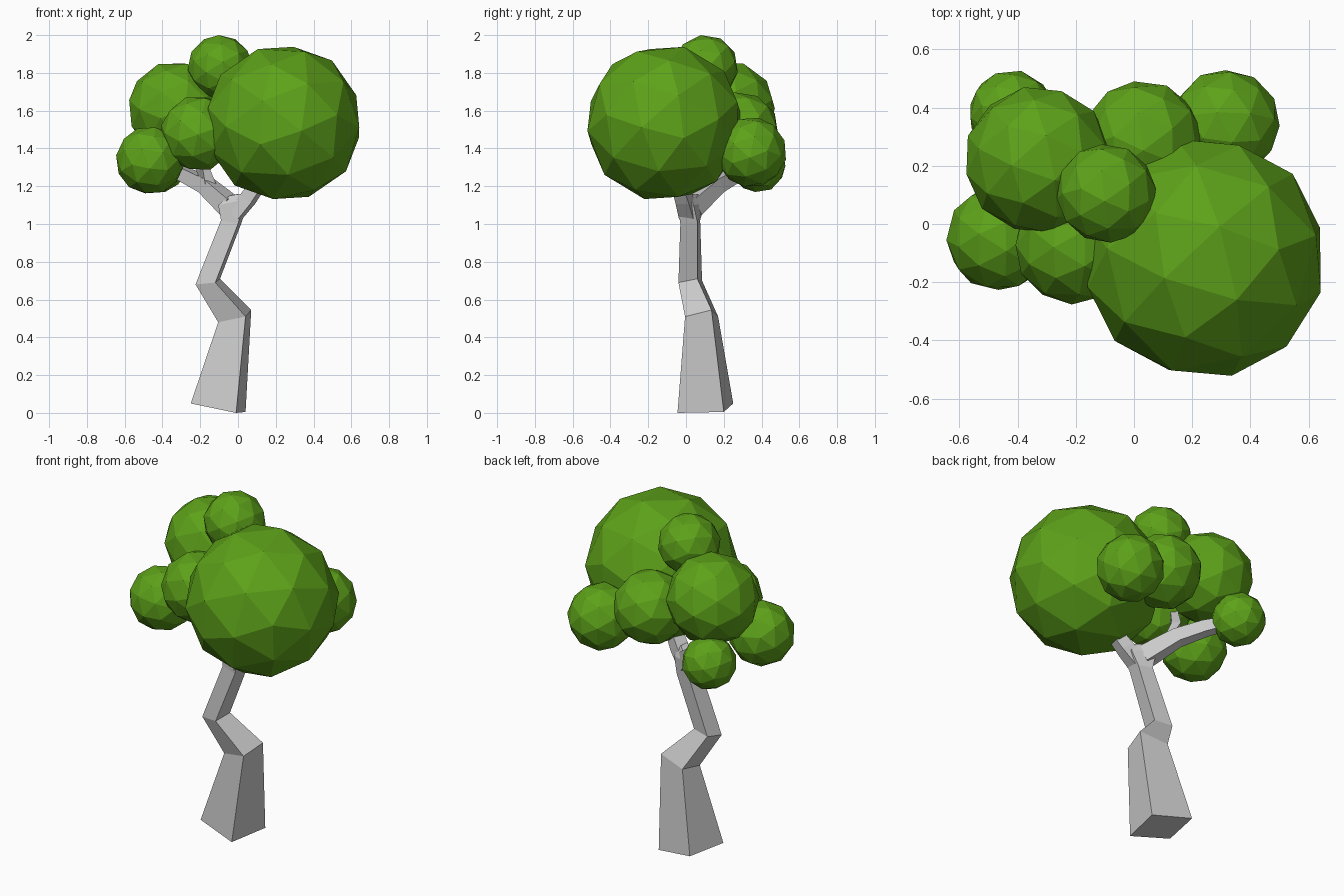
import bpy, bmesh, random
from mathutils import Vector, Euler

if "Cube" in bpy.data.objects:
    bpy.data.objects.remove(bpy.data.objects["Cube"])

random.seed(4)
green = bpy.data.materials.new("leaf_green")
green.diffuse_color = (0.11, 0.36, 0.01, 1)
green.use_nodes = True
green.node_tree.nodes["Principled BSDF"].inputs["Base Color"].default_value = green.diffuse_color


def add_object(name, bm):
    bmesh.ops.recalc_face_normals(bm, faces=bm.faces[:])
    mesh = bpy.data.meshes.new(name)
    bm.to_mesh(mesh)
    bm.free()
    obj = bpy.data.objects.new(name, mesh)
    bpy.context.collection.objects.link(obj)
    return obj


def loft(name, rings):
    """Join four-cornered rings into a closed, flat-faced limb."""
    bm = bmesh.new()
    rows = [[bm.verts.new(p) for p in ring] for ring in rings]
    for low, high in zip(rows, rows[1:]):
        for i in range(4):
            j = (i + 1) % 4
            bm.faces.new((low[i], low[j], high[j], high[i]))
    bm.faces.new(rows[0][::-1])
    bm.faces.new(rows[-1])
    return add_object(name, bm)


def branch(name, path, widths):
    """Square-section limb along a bent path."""
    pts = [Vector(p) for p in path]
    rings = []
    for i, (p, w) in enumerate(zip(pts, widths)):
        direction = pts[min(i + 1, len(pts) - 1)] - pts[max(i - 1, 0)]
        side = direction.cross(Vector((0, 0, 1))).normalized()
        up = side.cross(direction).normalized()
        h = w / 2
        rings.append([p + side * a * h + up * b * h
                      for a, b in ((1, 1), (1, -1), (-1, -1), (-1, 1))])
    return loft(name, rings)


# Crooked trunk: rings of front right, back right, back left, front left
loft("trunk", [
    [(-0.01, -0.045, 0.0), (0.04, 0.20, 0.005), (-0.20, 0.25, 0.05), (-0.25, 0.005, 0.05)],
    [(0.04, -0.005, 0.51), (0.07, 0.135, 0.545), (-0.095, 0.17, 0.51), (-0.105, 0.02, 0.48)],
    [(-0.12, -0.04, 0.69), (-0.095, 0.06, 0.71), (-0.20, 0.085, 0.70), (-0.225, -0.015, 0.68)],
    [(0.0, -0.03, 1.0), (0.02, 0.06, 1.01), (-0.07, 0.075, 1.02), (-0.09, -0.015, 1.02)],
    [(0.04, -0.045, 1.13), (0.05, 0.04, 1.10), (-0.075, 0.10, 1.11), (-0.105, -0.01, 1.10)],
    [(0.015, -0.03, 1.16), (0.02, 0.02, 1.16), (-0.03, 0.07, 1.155), (-0.045, 0.0, 1.15)],
])

# Forked branches
branch("right_branch", [(-0.02, 0.01, 1.05), (0.05, -0.01, 1.13), (0.17, -0.06, 1.30)],
       [0.08, 0.075, 0.06])
branch("left_branch", [(-0.04, 0.03, 1.09), (-0.17, 0.16, 1.205), (-0.28, 0.26, 1.26),
                       (-0.42, 0.38, 1.31)], [0.10, 0.08, 0.07, 0.05])
branch("twig", [(-0.15, 0.14, 1.20), (-0.19, 0.13, 1.30), (-0.22, 0.06, 1.45)],
       [0.06, 0.05, 0.04])

# Faceted leaf balls: x, y, z, radius
leaves = [
    (0.24, -0.115, 1.535, 0.42),
    (-0.33, 0.22, 1.61, 0.255),
    (-0.095, 0.105, 1.83, 0.172),
    (-0.465, -0.05, 1.337, 0.182),
    (-0.21, -0.075, 1.48, 0.202),
    (0.03, 0.285, 1.49, 0.21),
    (0.315, 0.345, 1.38, 0.188),
    (-0.42, 0.38, 1.315, 0.15),
]
for i, (x, y, z, r) in enumerate(leaves):
    bm = bmesh.new()
    bmesh.ops.create_icosphere(bm, subdivisions=2, radius=r)
    ball = add_object(f"leaf_ball_{i + 1}", bm)
    ball.location = (x, y, z)
    ball.rotation_euler = Euler([random.uniform(-0.6, 0.6) for _ in range(3)])
    ball.data.materials.append(green)
